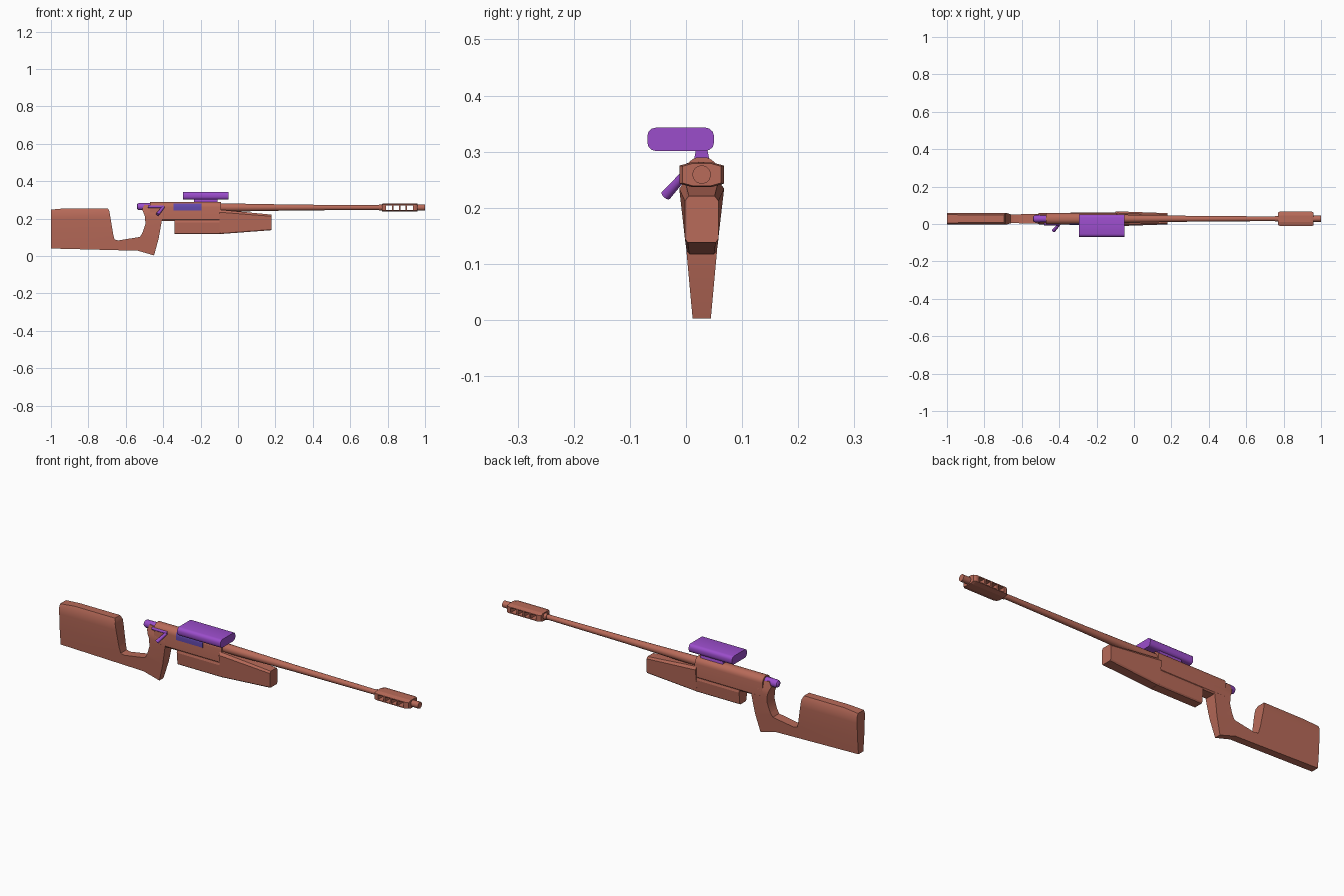
import bpy, bmesh, math
from mathutils import Vector

if "Cube" in bpy.data.objects:
    bpy.data.objects.remove(bpy.data.objects["Cube"])

CY = 0.028   # centre plane of the gun
BZ = 0.259   # bore height


def material(name, rgb):
    m = bpy.data.materials.new(name)
    m.diffuse_color = (*rgb, 1)
    m.use_nodes = True
    m.node_tree.nodes["Principled BSDF"].inputs["Base Color"].default_value = m.diffuse_color
    return m


BROWN = material("warm brown", (0.48, 0.145, 0.10))
PURPLE = material("purple", (0.33, 0.075, 0.60))
BLUE = material("blue violet", (0.12, 0.065, 0.40))


def finish(name, bm, mat, smooth=True):
    bmesh.ops.recalc_face_normals(bm, faces=bm.faces)
    me = bpy.data.meshes.new(name)
    bm.to_mesh(me)
    bm.free()
    me.materials.append(mat)
    ob = bpy.data.objects.new(name, me)
    bpy.context.collection.objects.link(ob)
    if smooth:
        bpy.context.view_layer.objects.active = ob
        ob.select_set(True)
        bpy.ops.object.shade_smooth_by_angle(angle=math.radians(32))
        ob.select_set(False)
    return ob


def loft(name, sections, mat, smooth=True, caps=True):
    """sections: list of (x, [(y, z), ...]) with equal point counts"""
    bm = bmesh.new()
    rings = [[bm.verts.new((x, y, z)) for y, z in pts] for x, pts in sections]
    n = len(rings[0])
    for a, b in zip(rings, rings[1:]):
        for i in range(n):
            j = (i + 1) % n
            bm.faces.new((a[i], a[j], b[j], b[i]))
    if caps:
        bm.faces.new(rings[0])
        bm.faces.new(rings[-1][::-1])
    return finish(name, bm, mat, smooth)


def mirror(half):
    """half section (half width, z) from bottom to top -> closed section"""
    return [(CY + w, z) for w, z in half] + [(CY - w, z) for w, z in reversed(half)]


def circle(r, n=16, cz=BZ):
    return [(CY + r * math.cos(2 * math.pi * (i + .5) / n),
             cz + r * math.sin(2 * math.pi * (i + .5) / n)) for i in range(n)]


def rod(name, a, b, r1, r2, mat, n=12):
    a, b = Vector(a), Vector(b)
    bm = bmesh.new()
    bmesh.ops.create_cone(bm, cap_ends=True, segments=n, radius1=r1, radius2=r2,
                          depth=(b - a).length)
    rot = (b - a).to_track_quat('Z', 'Y')
    for v in bm.verts:
        v.co = rot @ v.co + (a + b) / 2
    return finish(name, bm, mat)


# Stock with grip: side profile, its width varying with height
profile = [(-1, .04), (-.535, .028), (-.449, .003), (-.425, .09), (-.407, .19),
           (-.407, .26), (-.50, .275), (-.513, .25), (-.497, .21), (-.495, .17),
           (-.51, .125), (-.524, .102), (-.64, .083), (-.66, .088), (-.668, .12),
           (-.688, .24), (-.695, .255), (-.92, .255), (-1, .248)]
widths = [(-1, .016), (0, .016), (.12, .027), (.20, .031), (.232, .031), (.256, .02), (1, .02)]


def half_width(z):
    for (z0, w0), (z1, w1) in zip(widths, widths[1:]):
        if z <= z1:
            return w0 + (w1 - w0) * (z - z0) / (z1 - z0)


bm = bmesh.new()
sides = [[bm.verts.new((x, s, z)) for x, z in profile] for s in (-1, 1)]
bm.faces.new(sides[0])
bm.faces.new(sides[1][::-1])
for i in range(len(profile)):
    j = (i + 1) % len(profile)
    bm.faces.new((sides[0][i], sides[0][j], sides[1][j], sides[1][i]))
for z in (.12, .20, .232):
    bmesh.ops.bisect_plane(bm, geom=bm.verts[:] + bm.edges[:] + bm.faces[:],
                           plane_co=(0, 0, z), plane_no=(0, 0, 1))
for v in bm.verts:
    v.co.y = CY + math.copysign(half_width(v.co.z), v.co.y)
bmesh.ops.triangulate(bm, faces=[f for f in bm.faces if len(f.verts) > 4])
finish("stock", bm, BROWN)

# Receiver: flat sides with a round top
arc = [(.031 * math.cos(math.radians(a)), .26 + .031 * math.sin(math.radians(a)))
       for a in range(0, 90, 15)]
body = mirror([(.026, .188), (.031, .195)] + arc)
loft("receiver", [(-.47, body), (-.09, body)], BROWN)

# Fore-end: slim rear block under the receiver, deeper front block
rear = mirror([(.022, .117), (.027, .123), (.033, .18), (.030, .192)])
loft("fore_end_rear", [(-.34, rear), (-.09, rear)], BROWN, False)
front_a = mirror([(.022, .117), (.027, .123), (.040, .234), (.030, .248)])
front_b = mirror([(.025, .138), (.030, .145), (.030, .212), (.023, .221)])
loft("fore_end_front", [(-.10, front_a), (.18, front_b)], BROWN, False)

# Barrel, collar and muzzle tip
loft("barrel", [(-.10, circle(.023)), (.05, circle(.0205)), (.30, circle(.016)),
                (.76, circle(.0125))], BROWN)
loft("muzzle_collar", [(.755, circle(.016)), (.79, circle(.016))], BROWN)
loft("muzzle_tip", [(.95, circle(.0165)), (1.0, circle(.0165))], BROWN)

# Muzzle brake: upper and lower slabs joined by ribs, leaving four open slots
for name, s in (("upper", 1), ("lower", -1)):
    slab = mirror([(.040, BZ + s * .012), (.040, BZ + s * .016), (.018, BZ + s * .022)])
    tight = mirror([(.034, BZ + s * .012), (.034, BZ + s * .015), (.016, BZ + s * .020)])
    loft("brake_" + name, [(.77, tight), (.782, slab), (.948, slab), (.96, tight)],
         BROWN, False)
rib = mirror([(.040, BZ - .0125), (.040, BZ + .0125)])
rib_end = mirror([(.034, BZ - .0125), (.034, BZ + .0125)])
loft("brake_rear_wall", [(.77, rib_end), (.782, rib), (.792, rib)], BROWN, False)
loft("brake_front_wall", [(.935, rib), (.948, rib), (.96, rib_end)], BROWN, False)
for i in range(3):
    x = .792 + (i + 1) * .0358
    loft(f"brake_rib_{i + 1}", [(x - .004, rib), (x + .004, rib)], BROWN, False)

# Bolt with rounded rear end, side rod and angled handle
loft("bolt", [(-.541, circle(.010, cz=.264)), (-.537, circle(.016, cz=.264)),
              (-.528, circle(.0195, cz=.264)), (-.46, circle(.0195, cz=.264))], PURPLE)
rod("bolt_side_rod", (-.48, .0, .264), (-.395, .0, .264), .007, .007, PURPLE)
rod("bolt_handle", (-.398, .001, .263), (-.43, -.036, .222), .007, .0095, PURPLE)

# Ejection port: thin curved plate on the front side
plate = [(CY - .0325, .243)] + [
    (CY - .0325 * math.cos(math.radians(a)), .26 + .0325 * math.sin(math.radians(a)))
    for a in (0, 12, 24, 38)]
inner = [(CY - (CY - y) * .92, z - .001) for y, z in reversed(plate)]
loft("ejection_port", [(-.345, plate + inner), (-.195, plate + inner)], BLUE)

# Scope: slab with rounded edges, on a tapered mount
pill = []
for cy, start in ((.034, -90), (-.053, 90)):
    for cz_up in ((0, 1) if start < 0 else (1, 0)):
        for k in range(4):
            a = math.radians(start + (90 if (cz_up == 1) == (start < 0) else 0) + 30 * k)
            cz = .3275 if cz_up else .3165
            pill.append((cy + .016 * math.cos(a), cz + .0155 * math.sin(a)))
loft("scope", [(-.293, pill), (-.05, pill)], PURPLE)
mount = mirror([(.014, .284), (.010, .304)])
loft("scope_mount", [(-.235, mount), (-.11, mount)], PURPLE, False)
